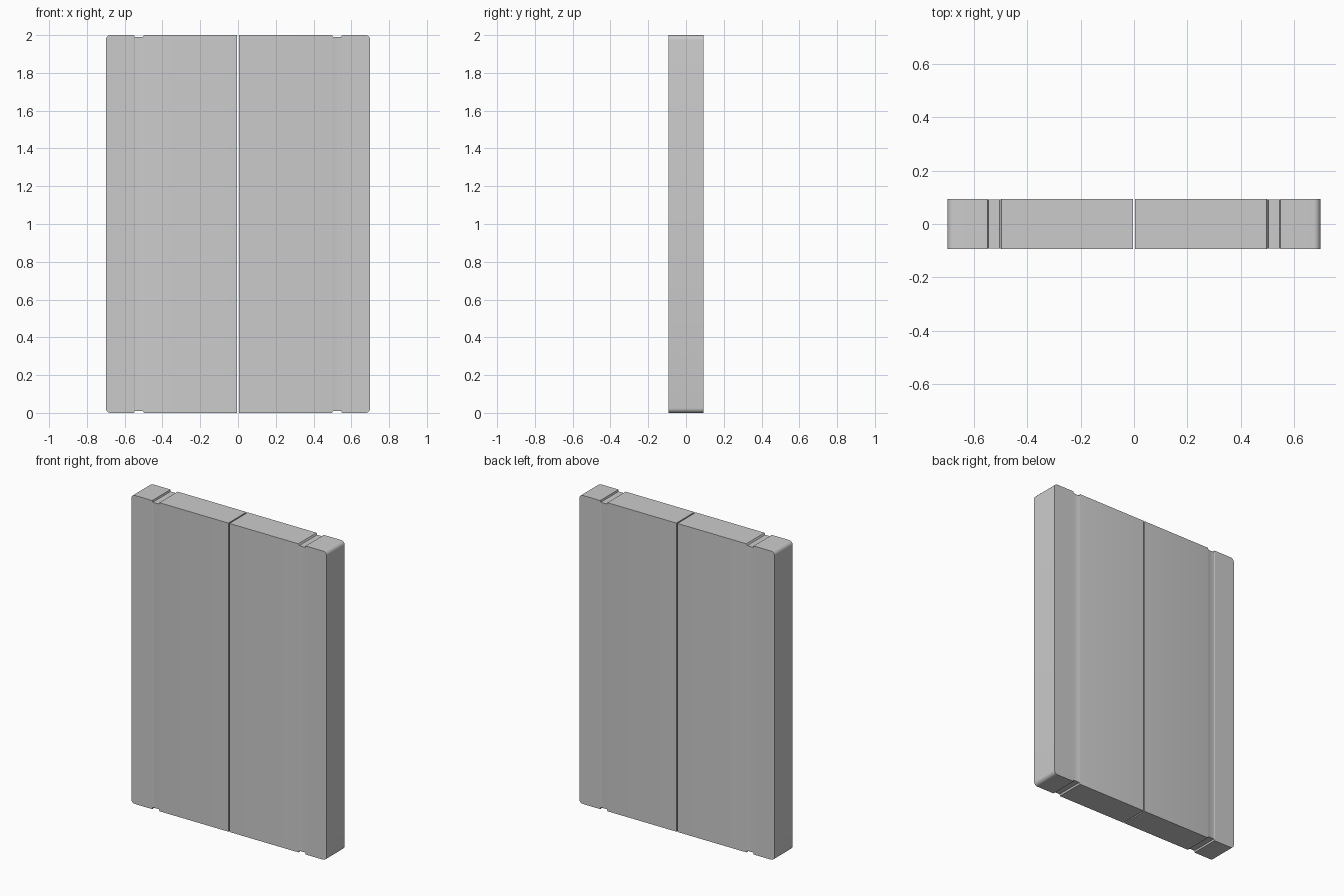
import bpy, bmesh, math

if "Cube" in bpy.data.objects:
    bpy.data.objects.remove(bpy.data.objects["Cube"])

HEIGHT, WIDTH, DEPTH = 2.0, 0.70, 0.0935
RADIUS = 0.025

# Door section along x: (x, inset from top and bottom, half thickness)
stations = [
    (0.004, 0.0, DEPTH), (0.498, 0.0, DEPTH),
    (0.504, 0.011, DEPTH - 0.002), (0.547, 0.011, DEPTH - 0.002),
    (0.550, 0.0, DEPTH),
]
# Rounded outer corners
for i in range(6):
    a = math.radians(90 * i / 5)
    stations.append((WIDTH - RADIUS + RADIUS * math.sin(a),
                     RADIUS * (1 - math.cos(a)), DEPTH))


def door(name, side):
    bm = bmesh.new()
    rings = []
    for x, inset, d in stations:
        lo, hi = inset, HEIGHT - inset
        rings.append([bm.verts.new((side * x, y, z))
                      for y, z in ((-d, lo), (d, lo), (d, hi), (-d, hi))])
    for a, b in zip(rings, rings[1:]):
        for i in range(4):
            j = (i + 1) % 4
            bm.faces.new((a[i], a[j], b[j], b[i]))
    bm.faces.new(rings[0])
    bm.faces.new(rings[-1])
    bmesh.ops.recalc_face_normals(bm, faces=bm.faces[:])
    mesh = bpy.data.meshes.new(name)
    bm.to_mesh(mesh)
    bm.free()
    ob = bpy.data.objects.new(name, mesh)
    bpy.context.collection.objects.link(ob)
    bpy.ops.object.select_all(action='DESELECT')
    ob.select_set(True)
    bpy.context.view_layer.objects.active = ob
    bpy.ops.object.shade_smooth_by_angle(angle=math.radians(30))


# Pair of mirrored door leaves with a narrow gap between them
door("left_door", -1)
door("right_door", 1)
